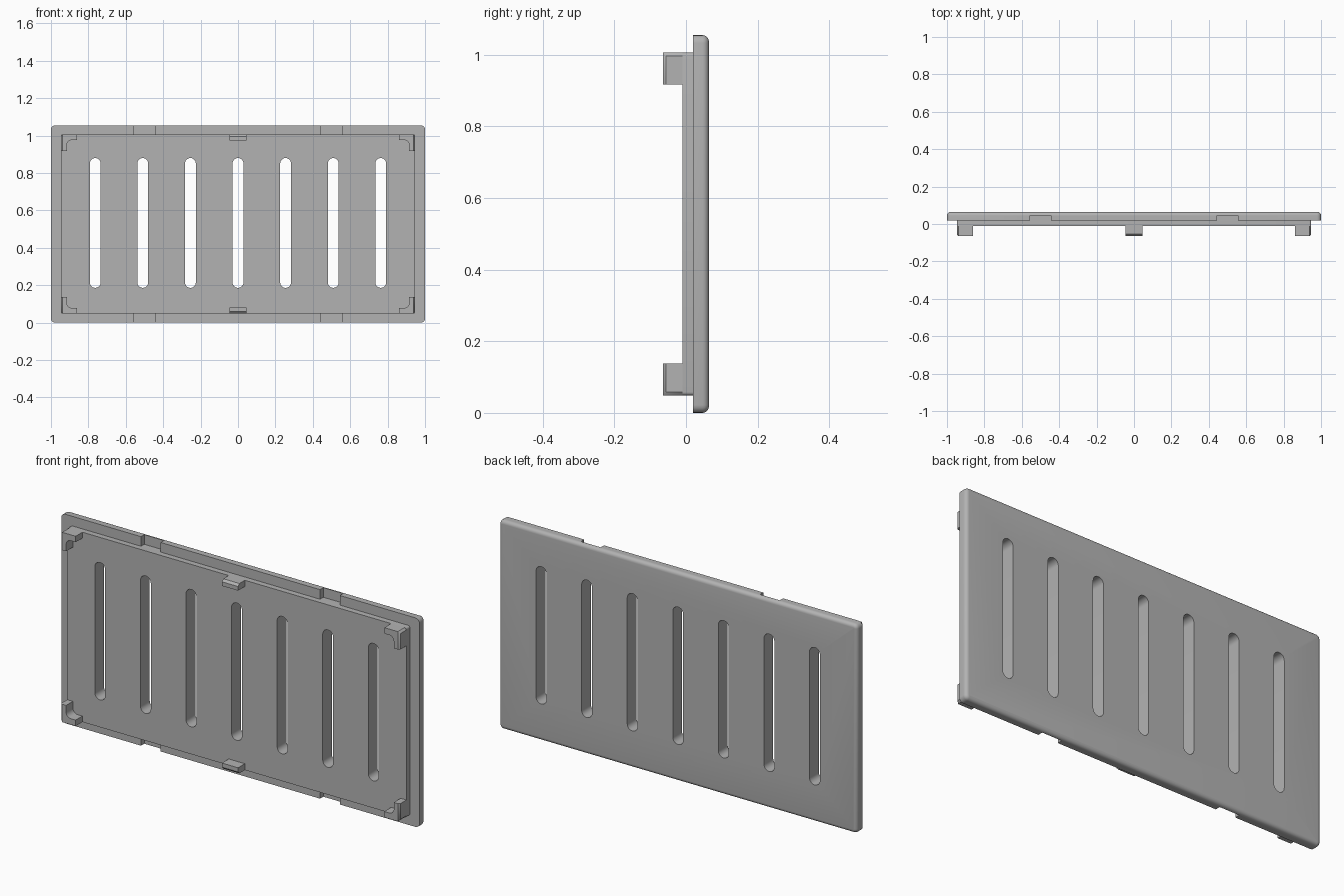
import bpy, bmesh, math

if "Cube" in bpy.data.objects:
    bpy.data.objects.remove(bpy.data.objects["Cube"], do_unlink=True)

# Overall sizes
W, H = 1.0, 1.055            # half width, full height
MID = H / 2
PW, PH = 0.947, 0.479        # panel half width and half height
BACK, FRONT = 0.064, 0.019   # cover plate
PANEL, TAB = -0.01, -0.064   # front faces of panel and tabs
RIM = 0.018                  # radius of the plate's back edge

grey = bpy.data.materials.new("light grey plastic")
grey.use_nodes = True
COLOUR = (0.45, 0.45, 0.45, 1)
grey.diffuse_color = COLOUR
grey.node_tree.nodes["Principled BSDF"].inputs["Base Color"].default_value = COLOUR


def arc(cx, cz, r, a0, a1, n=6):
    return [(cx + r * math.cos(math.radians(a0 + (a1 - a0) * i / n)),
             cz + r * math.sin(math.radians(a0 + (a1 - a0) * i / n))) for i in range(n + 1)]


def rounded(hw, hh, r):
    pts = []
    for k, (sx, sz) in enumerate([(1, 1), (-1, 1), (-1, -1), (1, -1)]):
        pts += arc(sx * (hw - r), MID + sz * (hh - r), r, 90 * k, 90 * k + 90, 4)
    return pts


def box(x0, x1, z0, z1):
    return [(x0, z0), (x1, z0), (x1, z1), (x0, z1)]


def loft(name, sections):
    """Closed solid through a list of (y, x-z outline) sections of equal length."""
    bm = bmesh.new()
    rings = [[bm.verts.new((x, y, z)) for x, z in pts] for y, pts in sections]
    bm.faces.new(rings[0])
    bm.faces.new(rings[-1])
    for a, b in zip(rings, rings[1:]):
        for i in range(len(a)):
            bm.faces.new((a[i - 1], a[i], b[i], b[i - 1]))
    bmesh.ops.recalc_face_normals(bm, faces=bm.faces)
    mesh = bpy.data.meshes.new(name)
    bm.to_mesh(mesh)
    bm.free()
    mesh.materials.append(grey)
    obj = bpy.data.objects.new(name, mesh)
    bpy.context.collection.objects.link(obj)
    return obj


def cut(obj, cutters):
    for c in cutters:
        m = obj.modifiers.new("cut", 'BOOLEAN')
        m.operation, m.solver, m.object = 'DIFFERENCE', 'EXACT', c
    bpy.context.view_layer.update()
    graph = bpy.context.evaluated_depsgraph_get()
    mesh = bpy.data.meshes.new_from_object(obj.evaluated_get(graph))
    obj.modifiers.clear()
    obj.data = mesh


def smooth(obj):
    bpy.ops.object.select_all(action='DESELECT')
    obj.select_set(True)
    bpy.context.view_layer.objects.active = obj
    bpy.ops.object.shade_smooth_by_angle(angle=math.radians(35))


# Cover plate with a rounded back rim, and the raised panel in front of it
sections = [(FRONT, rounded(W, MID, 0.022))]
for y, inset in arc(BACK - RIM, RIM, RIM, -90, 0, 5):
    d = RIM - inset if inset > RIM else inset
    d = RIM - math.sqrt(max(RIM ** 2 - (y - BACK + RIM) ** 2, 0))
    sections.append((y, rounded(W - d, MID - d, 0.022 - d)))
plate = loft("cover_plate", sections)
outline = rounded(PW, PH, 0.01)
panel = loft("raised_panel", [(FRONT + 0.004, outline), (PANEL, outline)])

# Ventilation slots and pry notches
slots, notches = [], []
for i in range(-3, 4):
    x = 0.2545 * i
    slot = arc(x, 0.851, 0.029, 0, 180, 12) + arc(x, 0.215, 0.029, 180, 360, 12)
    slots.append(loft("slot_cutter", [(-0.2, slot), (0.2, slot)]))
for sx in (-1, 1):
    for sz in (-1, 1):
        notch = box(sx * 0.445, sx * 0.555, MID + sz * PH, MID + sz * 0.6)
        notches.append(loft("notch_cutter", [(-0.1, notch), (0.045, notch)]))
cut(plate, slots + notches)
cut(panel, slots)
for c in slots + notches:
    bpy.data.objects.remove(c, do_unlink=True)

# L-shaped corner tabs with an inner fillet and a chamfered outer edge
corner = ([(PW - 0.01, PH), (PW - 0.085, PH), (PW - 0.085, PH - 0.03)]
          + arc(PW - 0.058, PH - 0.056, 0.026, 90, 0)
          + [(PW - 0.032, PH - 0.09), (PW, PH - 0.09), (PW, PH - 0.01)])
parts = [plate, panel]
for sx, side in ((1, "left"), (-1, "right")):
    for sz, level in ((1, "top"), (-1, "bottom")):
        full = [(sx * x, MID + sz * z) for x, z in corner]
        tip = [(sx * min(x, PW - 0.008), MID + sz * z) for x, z in corner]
        parts.append(loft(f"{level}_{side}_corner_tab",
                          [(FRONT + 0.003, full), (TAB + 0.008, full), (TAB, tip)]))

# Centre clips with a chamfered outer edge
for sz, level in ((1, "top"), (-1, "bottom")):
    full, tip = [box(-0.045, 0.045, MID + sz * (PH - 0.032), MID + sz * (PH - c))
                 for c in (0, 0.011)]
    parts.append(loft(f"{level}_centre_clip",
                      [(FRONT + 0.002, full), (TAB + 0.011, full), (TAB, tip)]))

for p in parts:
    smooth(p)
